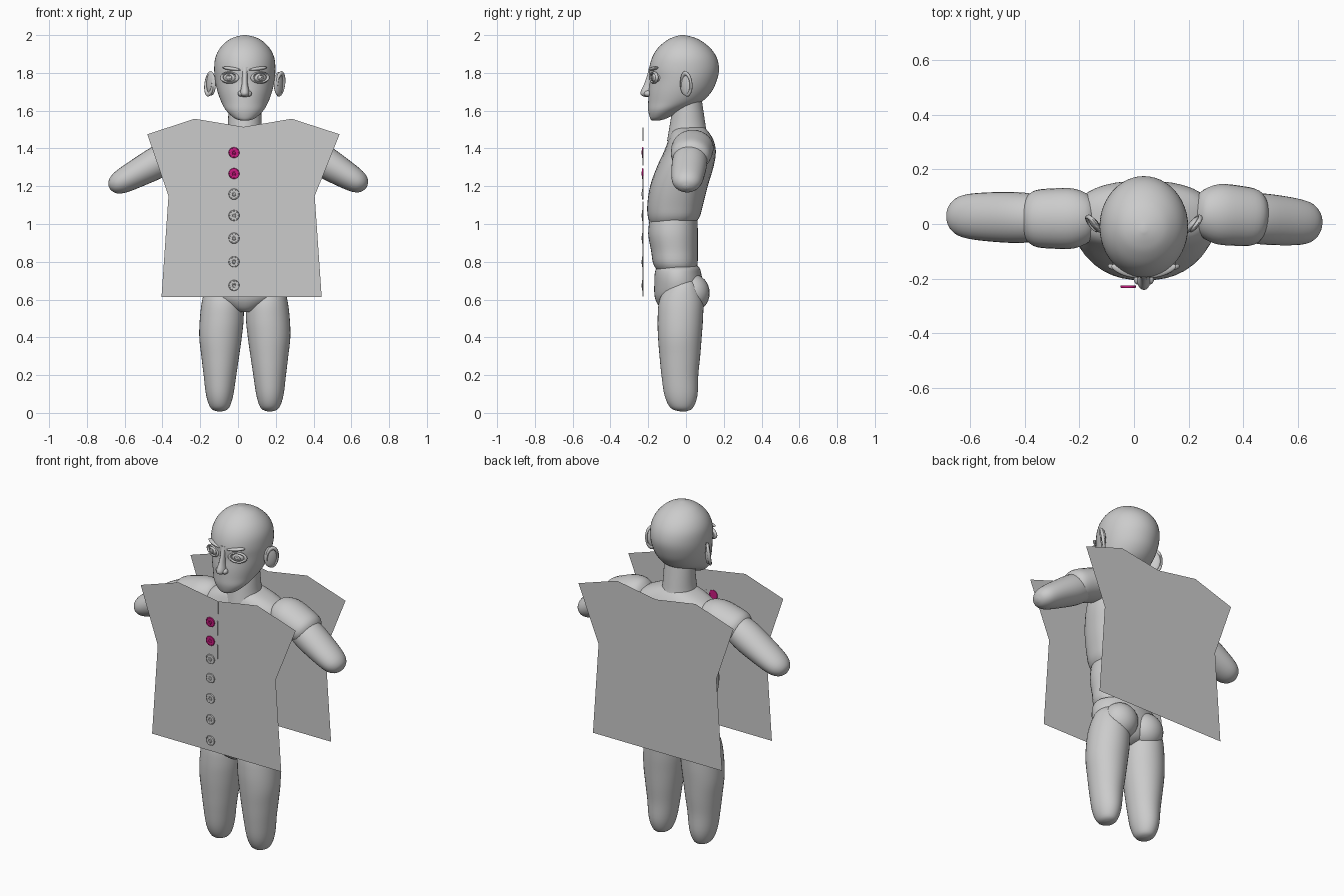
import bpy, bmesh, math
from mathutils import Vector, Matrix, Euler

if "Cube" in bpy.data.objects:
    bpy.data.objects.remove(bpy.data.objects["Cube"])

CX = 0.036  # body centre line


def material(name, rgb):
    m = bpy.data.materials.new(name)
    m.diffuse_color = (*rgb, 1)
    m.use_nodes = True
    m.node_tree.nodes["Principled BSDF"].inputs["Base Color"].default_value = m.diffuse_color
    return m


GREY = material("plain grey", (0.6, 0.6, 0.6))
PINK = material("magenta", (0.6, 0.01, 0.22))


def finish(name, bm, mat=GREY, smooth=True, mtx=None):
    bmesh.ops.recalc_face_normals(bm, faces=bm.faces)
    if mtx:
        bm.transform(mtx)
    me = bpy.data.meshes.new(name)
    bm.to_mesh(me)
    bm.free()
    me.materials.append(mat)
    ob = bpy.data.objects.new(name, me)
    bpy.context.collection.objects.link(ob)
    if smooth:
        bpy.ops.object.select_all(action='DESELECT')
        bpy.context.view_layer.objects.active = ob
        ob.select_set(True)
        bpy.ops.object.shade_smooth_by_angle(angle=math.radians(50))
    return ob


def spline(rows, steps=4):
    out = []
    for i in range(len(rows) - 1):
        p = [rows[max(0, min(len(rows) - 1, i + k))] for k in (-1, 0, 1, 2)]
        for s in range(steps):
            t = s / steps
            out.append([0.5 * (2 * b + (c - a) * t + (2 * a - 5 * b + 4 * c - d) * t * t
                               + (3 * b - a - 3 * c + d) * t ** 3) for a, b, c, d in zip(*p)])
    return out + [list(rows[-1])]


def loft(name, rows, power=1.0, mtx=None, n=36):
    """rows: height, x min, x max, y min, y max of each rounded cross-section"""
    bm = bmesh.new()
    rings = []
    for z, x0, x1, y0, y1 in spline(rows):
        ring = []
        for k in range(n):
            a = 2 * math.pi * k / n
            c, s = math.cos(a), math.sin(a)
            c, s = math.copysign(abs(c) ** power, c), math.copysign(abs(s) ** power, s)
            ring.append(bm.verts.new(((x0 + x1) / 2 + c * (x1 - x0) / 2,
                                      (y0 + y1) / 2 + s * (y1 - y0) / 2, z)))
        rings.append(ring)
    for a, b in zip(rings, rings[1:]):
        for k in range(n):
            bm.faces.new((a[k], a[(k + 1) % n], b[(k + 1) % n], b[k]))
    bm.faces.new(rings[0])
    bm.faces.new(rings[-1])
    return finish(name, bm, mtx=mtx)


def centred(rows):
    return [(z, CX - w, CX + w, y0, y1) for z, y0, y1, w in rows]


def ball(name, loc, size, rot=(0, 0, 0), u=24, v=16):
    bm = bmesh.new()
    bmesh.ops.create_uvsphere(bm, u_segments=u, v_segments=v, radius=1)
    return finish(name, bm, mtx=Matrix.LocRotScale(Vector(loc), Euler(rot), Vector(size)))


def ring(name, loc, R, r, size, rot=(0, 0, 0), mat=GREY, n=28, m=8):
    """torus around the local y axis"""
    bm = bmesh.new()
    vs = [[bm.verts.new(((R + r * math.cos(b)) * math.cos(a), r * math.sin(b),
                         (R + r * math.cos(b)) * math.sin(a)))
           for b in [2 * math.pi * j / m for j in range(m)]]
          for a in [2 * math.pi * i / n for i in range(n)]]
    for i in range(n):
        for j in range(m):
            p, q = vs[i], vs[(i + 1) % n]
            bm.faces.new((p[j], q[j], q[(j + 1) % m], p[(j + 1) % m]))
    return finish(name, bm, mat, mtx=Matrix.LocRotScale(Vector(loc), Euler(rot), Vector(size)))


def limb(name, start, end, rows):
    """rounded limb: rows give fraction along, half depth (y), half thickness"""
    a, b = Vector(start), Vector(end)
    d = (b - a)
    z = d.normalized()
    x = Vector((0, 1, 0)).cross(z).normalized()
    mtx = Matrix((x, z.cross(x), z)).transposed().to_4x4()
    mtx.translation = a
    L = d.length
    loft(name, [(t * L, -h, h, -w, w) for t, w, h in rows], mtx=mtx, n=28)


# head and neck
loft("head", centred([
    (1.548, -.18, -.14, .02), (1.56, -.19, -.10, .055), (1.60, -.20, -.02, .098),
    (1.645, -.20, .08, .124), (1.70, -.198, .135, .144), (1.76, -.192, .163, .157),
    (1.82, -.195, .175, .162), (1.88, -.18, .163, .156), (1.93, -.15, .13, .132),
    (1.97, -.105, .08, .092), (1.99, -.065, .035, .052), (2.0, -.03, -.01, .008)]), n=48)
loft("neck", centred([(1.44, -.10, .125, .105), (1.5, -.09, .108, .093),
                      (1.56, -.08, .098, .088), (1.68, -.06, .08, .085)]))

# torso
loft("chest", centred([
    (.965, -.13, -.03, .06), (.985, -.175, .02, .13), (1.03, -.2, .068, .18),
    (1.1, -.205, .09, .205), (1.2, -.19, .115, .235), (1.3, -.155, .145, .26),
    (1.38, -.118, .158, .26), (1.44, -.095, .147, .235), (1.48, -.08, .125, .17),
    (1.51, -.06, .1, .09)]), power=.85)
loft("abdomen", centred([(.72, -.12, .04, .12), (.78, -.17, .06, .17), (.86, -.185, .063, .175),
                         (.95, -.2, .063, .18), (1.04, -.19, .06, .17)]), power=.9)
loft("pelvis", centred([(.535, -.11, .01, .04), (.56, -.14, .06, .10), (.61, -.165, .085, .175),
                        (.68, -.168, .09, .2), (.74, -.165, .08, .195), (.77, -.15, .07, .17),
                        (.79, -.09, .04, .09)]))

LEG = [(.008, .12, .145, -.03, 0), (.025, .085, .18, -.08, .035), (.09, .062, .204, -.113, .06),
       (.2, .045, .218, -.13, .065), (.3, .03, .23, -.14, .075), (.4, .016, .241, -.148, .083),
       (.5, .006, .238, -.15, .09), (.6, .01, .225, -.14, .09), (.68, .05, .2, -.09, .06),
       (.72, .1, .15, -.03, .02)]
for s, side in ((-1, "left"), (1, "right")):
    loft(side + "_leg", [(z, CX + s * a, CX + s * b, c, d) for z, a, b, c, d in LEG])
    ball(side + "_buttock", (CX + s * .088, .035, .635), (.1, .09, .1))
    # ear with raised rim
    rot = (0, 0, s * math.radians(-38))
    ball(side + "_ear", (CX + s * .178, -.002, 1.742), (.014, .036, .062), rot)
    ring(side + "_ear_rim", (CX + s * .187, .002, 1.742), 1, .22, (.031, .04, .056),
         (math.radians(8), 0, math.radians(90 - s * 38)))
    # eye, lids and iris ring
    turn = (0, 0, s * math.radians(20))
    out = Vector((s * math.sin(.35), -math.cos(.35), 0))
    eye = Vector((CX + s * .073, -.149, 1.775))
    ball(side + "_eye", eye, (.043, .036, .03), turn)
    ring(side + "_eyelids", eye + out * .022, 1, .2, (.045, .045, .027), turn)
    ring(side + "_iris", eye + out * .033, .015, .003, (1, 1, 1), turn, n=20, m=6)
    ball(side + "_pupil", eye + out * .034, (.006, .004, .006), turn, 12, 8)
    # brow ridge
    ball(side + "_brow", (CX + s * .068, -.171, 1.822), (.054, .018, .010),
         (0, s * math.radians(-7), s * math.radians(20)))
    ball(side + "_nostril", (CX + s * .02, -.202, 1.69), (.017, .02, .016))

# nose
loft("nose", centred([(1.672, -.215, -.18, .010), (1.682, -.237, -.17, .022), (1.70, -.24, -.17, .024),
                      (1.74, -.222, -.17, .016), (1.79, -.205, -.17, .014), (1.83, -.196, -.17, .02)]), n=20)

# arms: shoulder piece and rounded forearm on each side
SHOULDER = [(0, .02, .02), (.08, .075, .065), (.3, .108, .09), (.6, .11, .092),
            (.85, .1, .083), (.97, .06, .05), (1, .015, .015)]
FOREARM = [(0, .03, .03), (.08, .075, .07), (.3, .092, .085), (.6, .09, .076),
           (.85, .078, .062), (.96, .05, .04), (1, .012, .01)]
limb("left_shoulder", (-.13, .02, 1.42), (-.41, .02, 1.36), SHOULDER)
limb("left_forearm", (-.29, .02, 1.40), (-.68, .03, 1.19), FOREARM)
limb("right_shoulder", (.22, .045, 1.44), (.485, .02, 1.345), SHOULDER)
limb("right_forearm", (.34, .03, 1.40), (.68, .0, 1.195), FOREARM)

# flat garment panels
OUTLINE = [(-.48, 1.475), (-.23, 1.557), (.03, 1.514), (.285, 1.557), (.538, 1.475),
           (.406, 1.148), (.443, .613), (-.405, .613), (-.368, 1.148)]
for name, y in (("front_panel", -.227), ("back_panel", .24)):
    bm = bmesh.new()
    bm.faces.new([bm.verts.new((x, y, z)) for x, z in OUTLINE])
    finish(name, bm, smooth=False)

# narrow slits down the front opening
for z0, z1, x in ((1.44, 1.51, .029), (1.31, 1.395, .025), (1.17, 1.255, .024), (.615, 1.12, .02)):
    bm = bmesh.new()
    bmesh.ops.create_cube(bm, size=1)
    finish("placket_slit", bm, smooth=False, mtx=Matrix.LocRotScale(
        Vector((x, -.228, (z0 + z1) / 2)), None, Vector((.004, .004, z1 - z0))))

# buttons: disc, rim and inner ring
for i, z in enumerate((1.378, 1.267, 1.158, 1.045, .925, .80, .675)):
    mat = PINK if i < 2 else GREY
    loc = Vector((-.021, -.229, z))
    bm = bmesh.new()
    bmesh.ops.create_cone(bm, cap_ends=True, segments=16, radius1=.026, radius2=.026, depth=.007)
    finish("button", bm, mat, mtx=Matrix.LocRotScale(loc, Euler((math.pi / 2, 0, 0)), None))
    ring("button_rim", loc, .025, .004, (1, 1.3, 1), mat=mat, n=16, m=6)
    ring("button_centre", loc + Vector((0, -.003, 0)), .009, .003, (1, 1, 1), mat=mat, n=12, m=6)
